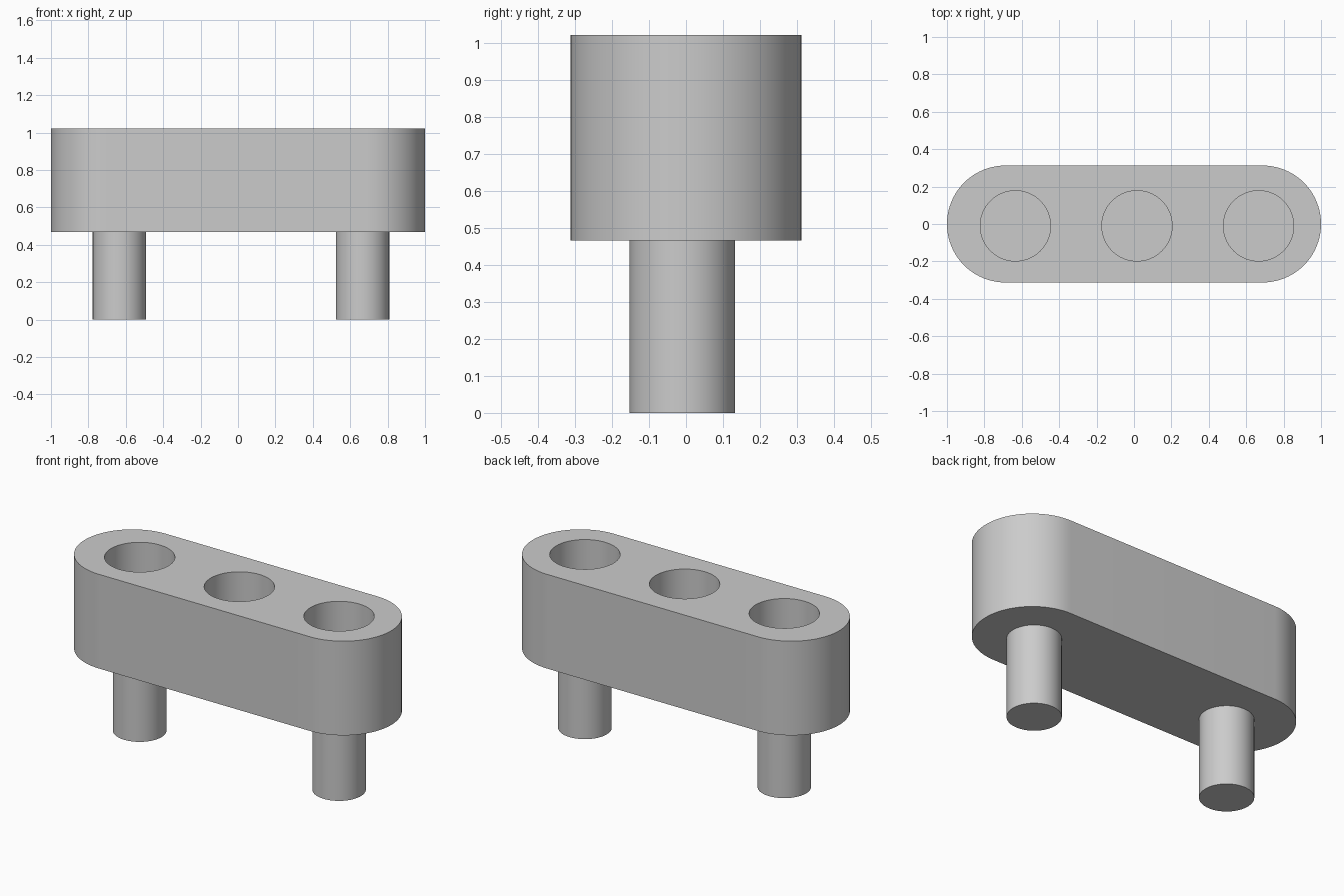
import bpy, bmesh, math

if "Cube" in bpy.data.objects:
    bpy.data.objects.remove(bpy.data.objects["Cube"])

Z_BOTTOM, Z_TOP = 0.467, 1.022
RADIUS = 0.3125
HOLE_DEPTH = 0.43
OFFSET_X, OFFSET_Y, PITCH = 0.016, -0.01, 0.65

grey = bpy.data.materials.new("light_grey")
grey.diffuse_color = (0.6, 0.6, 0.6, 1)
grey.use_nodes = True
grey.node_tree.nodes["Principled BSDF"].inputs["Base Color"].default_value = grey.diffuse_color


def prism(name, outline, z0, z1):
    """Extrude a closed outline from z0 up to z1."""
    bm = bmesh.new()
    face = bm.faces.new([bm.verts.new((x, y, z0)) for x, y in outline])
    ext = bmesh.ops.extrude_face_region(bm, geom=[face], use_keep_orig=True)
    top = [g for g in ext["geom"] if isinstance(g, bmesh.types.BMVert)]
    bmesh.ops.translate(bm, verts=top, vec=(0, 0, z1 - z0))
    bmesh.ops.recalc_face_normals(bm, faces=bm.faces)
    mesh = bpy.data.meshes.new(name)
    bm.to_mesh(mesh)
    bm.free()
    mesh.materials.append(grey)
    obj = bpy.data.objects.new(name, mesh)
    bpy.context.collection.objects.link(obj)
    return obj


def arc(cx, cy, r, start, end, n, closed=True):
    count = n + 1 if closed else n
    return [(cx + r * math.cos(start + (end - start) * i / n),
             cy + r * math.sin(start + (end - start) * i / n)) for i in range(count)]


def circle(cx, cy, r):
    return arc(cx, cy, r, 0, 2 * math.pi, 64, closed=False)


def activate(obj):
    bpy.ops.object.select_all(action='DESELECT')
    obj.select_set(True)
    bpy.context.view_layer.objects.active = obj


# Block with rounded ends
half = math.pi / 2
outline = (arc(1 - RADIUS, 0, RADIUS, -half, half, 40)
           + arc(RADIUS - 1, 0, RADIUS, half, 3 * half, 40))
body = prism("body", outline, Z_BOTTOM, Z_TOP)

# Three blind sockets in the top
for i in (-1, 0, 1):
    cutter = prism("socket_cutter", circle(OFFSET_X + i * PITCH, OFFSET_Y, 0.188),
                   Z_TOP - HOLE_DEPTH, Z_TOP + 0.2)
    cutter.hide_render = True
    mod = body.modifiers.new("socket", 'BOOLEAN')
    mod.operation = 'DIFFERENCE'
    mod.solver = 'EXACT'
    mod.object = cutter
    activate(body)
    bpy.ops.object.modifier_apply(modifier=mod.name)
    bpy.data.objects.remove(cutter)

# Two round pegs below the outer sockets
pegs = [prism(name, circle(OFFSET_X + side * PITCH, OFFSET_Y, 0.143), 0, Z_BOTTOM)
        for name, side in (("left_peg", -1), ("right_peg", 1))]

# Smooth round sides, crisp rims
for obj in [body] + pegs:
    activate(obj)
    bpy.ops.object.shade_smooth_by_angle(angle=math.radians(30))
